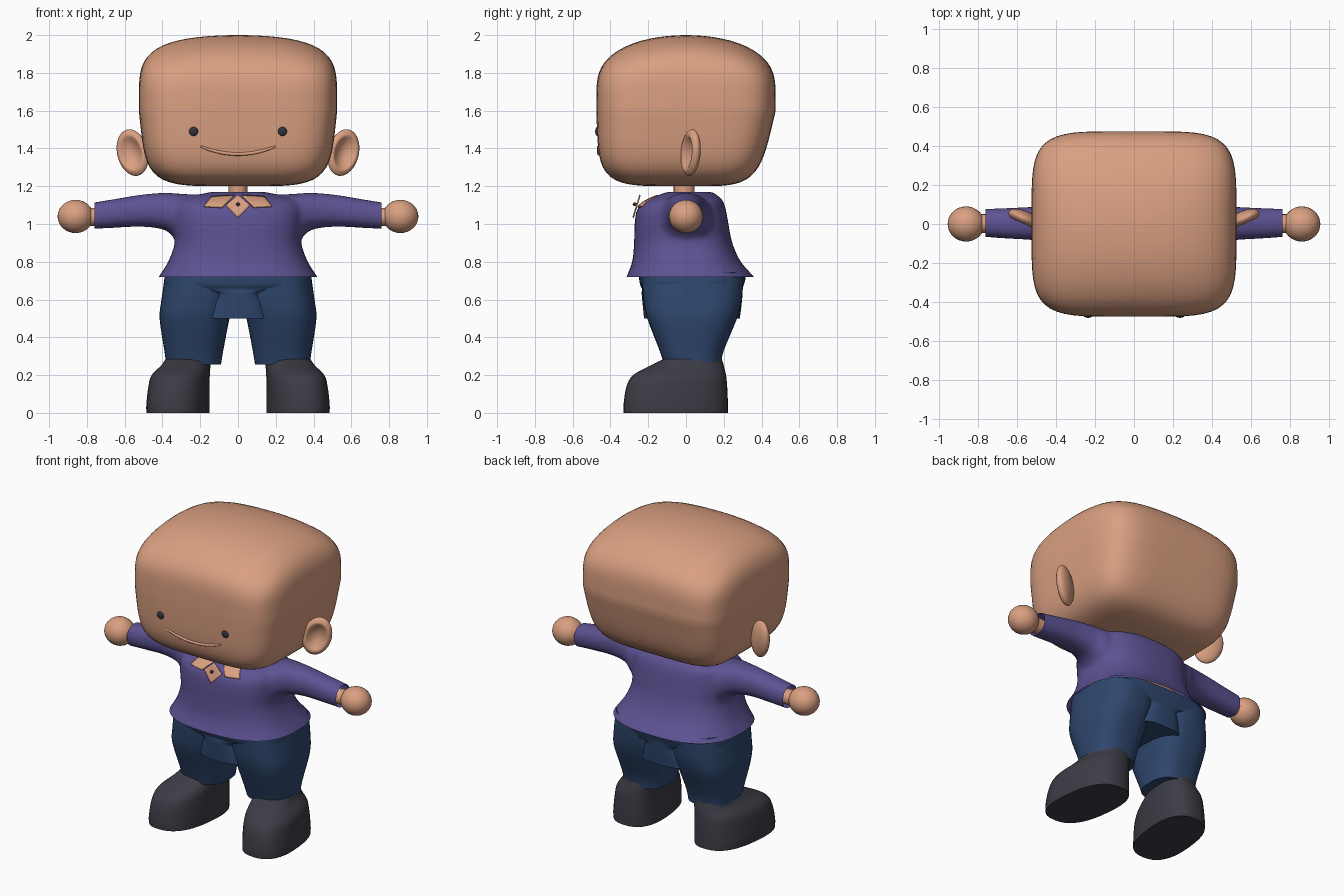
import bpy, bmesh, math
from mathutils import Vector, Matrix
from mathutils.bvhtree import BVHTree

if "Cube" in bpy.data.objects:
    bpy.data.objects.remove(bpy.data.objects["Cube"], do_unlink=True)


def material(name, rgb):
    m = bpy.data.materials.new(name)
    m.use_nodes = True
    m.diffuse_color = (*rgb, 1)
    m.node_tree.nodes["Principled BSDF"].inputs["Base Color"].default_value = (*rgb, 1)
    return m


SKIN = material("warm skin", (0.70, 0.35, 0.22))
PURPLE = material("purple knit", (0.11, 0.085, 0.29))
DENIM = material("navy denim", (0.028, 0.063, 0.155))
LEATHER = material("charcoal leather", (0.046, 0.045, 0.06))
INK = material("dark eye", (0.03, 0.033, 0.042))


def finish(name, bm, mat, angle=45):
    bmesh.ops.recalc_face_normals(bm, faces=bm.faces)
    mesh = bpy.data.meshes.new(name)
    bm.to_mesh(mesh)
    bm.free()
    ob = bpy.data.objects.new(name, mesh)
    bpy.context.collection.objects.link(ob)
    mesh.materials.append(mat)
    bpy.ops.object.select_all(action="DESELECT")
    ob.select_set(True)
    bpy.context.view_layer.objects.active = ob
    bpy.ops.object.shade_smooth_by_angle(angle=math.radians(angle))
    return ob


def spline(a, b, c, d, t):
    return b + 0.5 * t * (c - a + t * (2 * a - 5 * b + 4 * c - d + t * (3 * (b - c) + d - a)))


def loft(bm, rings, n=2.5, axis="z", side=1, steps=4, sides=40, splay=0.0):
    """Skin rings of (position, u0, u1, v0, v1) with rounded-box outlines."""
    fine = []
    for i in range(len(rings) - 1):
        quad = [rings[max(i - 1, 0)], rings[i], rings[i + 1], rings[min(i + 2, len(rings) - 1)]]
        fine += [[spline(*vals, k / steps) for vals in zip(*quad)] for k in range(steps)]
    fine.append(rings[-1])
    loops = []
    for t, u0, u1, v0, v1 in fine:
        loop = []
        for k in range(sides):
            a = 2 * math.pi * k / sides
            c, s = math.cos(a), math.sin(a)
            u = (u0 + u1) / 2 + (u1 - u0) / 2 * math.copysign(abs(c) ** (2 / n), c)
            v = (v0 + v1) / 2 + (v1 - v0) / 2 * math.copysign(abs(s) ** (2 / n), s)
            p = (u - splay * v, v, t) if axis == "z" else (t, u, v)
            loop.append(bm.verts.new((p[0] * side, p[1], p[2])))
        loops.append(loop)
    for lo, hi in zip(loops, loops[1:]):
        for k in range(sides):
            bm.faces.new((lo[k], lo[k - 1], hi[k - 1], hi[k]))
    bm.faces.new(loops[0])
    bm.faces.new(loops[-1])


def lofted(name, mat, rings, angle=45, **kw):
    bm = bmesh.new()
    loft(bm, rings, **kw)
    return finish(name, bm, mat, angle)


def ball(name, mat, centre, radii):
    bm = bmesh.new()
    bmesh.ops.create_uvsphere(bm, u_segments=32, v_segments=16, radius=1,
                              matrix=Matrix.Translation(centre) @ Matrix.Diagonal((*radii, 1)))
    return finish(name, bm, mat)


def front_finder(ob):
    """Returns a function giving the frontmost y of an object at (x, z)."""
    me = ob.data
    tree = BVHTree.FromPolygons([v.co for v in me.vertices], [p.vertices for p in me.polygons])

    def find(x, z):
        hit = tree.ray_cast(Vector((x, -2, z)), Vector((0, 1, 0)))[0]
        return hit.y if hit else -0.1
    return find


# Head: rounded cube with a domed crown and a tapered lower back
bm = bmesh.new()
bmesh.ops.create_cube(bm, size=2)
bmesh.ops.subdivide_edges(bm, edges=bm.edges[:], cuts=19, use_grid_fill=True)
for v in bm.verts:
    q = v.co / sum(abs(c) ** 5 for c in v.co) ** 0.2
    up, down = max(q.z, 0), min(q.z, 0)
    x = 0.525 * q.x * (1 + 0.08 * down)
    y = 0.475 * q.y * (1 + (0.2 if q.y > 0 else 0.03) * down)
    v.co = (x, y, 1.6 + 0.4 * q.z - up * (0.06 * q.x ** 2 + 0.11 * q.y ** 2))
head = finish("head", bm, SKIN, 80)
face_y = front_finder(head)

# Mouth: thin tapered smile
curve = bpy.data.curves.new("mouth", "CURVE")
curve.dimensions = "3D"
curve.bevel_depth = 0.009
curve.use_fill_caps = True
path = curve.splines.new("POLY")
path.points.add(24)
for i, p in enumerate(path.points):
    t = i / 12 - 1
    x, z = 0.2 * t, 1.37 + 0.042 * t * t
    p.co = (x, face_y(x, z), z, 1)
    p.radius = 1 - 0.5 * t ** 4
mouth = bpy.data.objects.new("mouth", curve)
curve.materials.append(SKIN)
bpy.context.collection.objects.link(mouth)

# Neck and waist
lofted("neck", SKIN, [(1.1, -0.05, 0.05, -0.065, 0.045), (1.24, -0.05, 0.05, -0.065, 0.045)], n=2)
lofted("waist", SKIN, [(0.7, -0.37, 0.37, -0.24, 0.31), (0.85, -0.29, 0.29, -0.2, 0.2)])

# Shirt: torso and sleeves fused, then trimmed open at hem and cuffs
bm = bmesh.new()
torso = [(0.66, 0.46, -0.34, 0.40), (0.72, 0.42, -0.315, 0.36), (0.8, 0.37, -0.285, 0.29),
         (0.9, 0.335, -0.275, 0.245), (1.0, 0.34, -0.272, 0.225), (1.08, 0.34, -0.257, 0.21),
         (1.13, 0.31, -0.2, 0.19), (1.17, 0.14, -0.1, 0.14)]
loft(bm, [(z, -w, w, a, b) for z, w, a, b in torso], n=2.6)
sleeve = [(0.1, -0.15, 0.15, 0.86, 1.15), (0.3, -0.14, 0.14, 0.9, 1.16),
          (0.38, -0.11, 0.11, 0.965, 1.165), (0.5, -0.085, 0.09, 0.985, 1.157),
          (0.65, -0.075, 0.082, 0.98, 1.133), (0.82, -0.063, 0.076, 0.97, 1.105)]
for s in (-1, 1):
    loft(bm, sleeve, n=2.3, axis="x", side=s)
shirt = finish("shirt", bm, PURPLE)
remesh = shirt.modifiers.new("fuse", "REMESH")
remesh.mode = "VOXEL"
remesh.voxel_size = 0.014
relax = shirt.modifiers.new("relax", "SMOOTH")
relax.iterations = 8
for mod in ("fuse", "relax"):
    bpy.ops.object.modifier_apply(modifier=mod)
bm = bmesh.new()
bm.from_mesh(shirt.data)
for co, no in (((0, 0, 0.72), (0, 0, -1)), ((0.76, 0, 0), (1, 0, 0)), ((-0.76, 0, 0), (-1, 0, 0))):
    bmesh.ops.bisect_plane(bm, geom=bm.verts[:] + bm.edges[:] + bm.faces[:],
                           plane_co=co, plane_no=no, clear_outer=True)
bm.to_mesh(shirt.data)
bm.free()
bpy.ops.object.shade_smooth_by_angle(angle=math.radians(60))
chest_y = front_finder(shirt)


# Collar: two wings draped on the chest and a hanging diamond with a button
def plate(name, corners, depth):
    bm = bmesh.new()
    a, b, c, d = [Vector(p) for p in corners]
    size = 8
    grid = []
    for i in range(size + 1):
        for j in range(size + 1):
            p = a.lerp(b, i / size).lerp(d.lerp(c, i / size), j / size)
            grid.append(bm.verts.new((p.x, depth(p.x, p.y), p.y)))
    row = size + 1
    for i in range(size):
        for j in range(size):
            k = i * row + j
            bm.faces.new((grid[k], grid[k + 1], grid[k + row + 1], grid[k + row]))
    ob = finish(name, bm, SKIN)
    ob.modifiers.new("thickness", "SOLIDIFY").thickness = 0.008


for s, label in ((-1, "right"), (1, "left")):
    plate(label + "_collar", [(s * 0.18, 1.095), (s * 0.14, 1.148), (s * 0.02, 1.155), (s * 0.085, 1.09)],
          lambda x, z: chest_y(x, z) - 0.012)
plate("collar_tip", [(0, 1.035), (0.065, 1.1), (0, 1.155), (-0.065, 1.1)],
      lambda x, z: -0.285 + 0.3 * (z - 1.03))
ball("collar_button", INK, (0, -0.272, 1.105), (0.01, 0.01, 0.01))

# Trouser seat: waistband over a squared centre panel
seat = [(0.5, 0.185, -0.222, 0.285), (0.58, 0.165, -0.23, 0.295), (0.635, 0.15, -0.235, 0.3),
        (0.655, 0.34, -0.232, 0.3), (0.675, 0.388, -0.242, 0.305), (0.71, 0.39, -0.248, 0.315),
        (0.745, 0.385, -0.245, 0.31)]
lofted("trouser_seat", DENIM, [(z, -w, w, a, b) for z, w, a, b in seat], n=3.5, steps=3)

leg = [(0.255, 0.09, 0.38, -0.115, 0.185), (0.33, 0.078, 0.39, -0.14, 0.2),
       (0.5, 0.045, 0.415, -0.205, 0.27), (0.6, 0.02, 0.405, -0.225, 0.295),
       (0.72, 0.0, 0.388, -0.235, 0.305)]
shoe = [(0.0, 0.15, 0.475, -0.33, 0.222), (0.05, 0.15, 0.475, -0.33, 0.222),
        (0.14, 0.15, 0.465, -0.315, 0.218), (0.2, 0.15, 0.45, -0.28, 0.212),
        (0.25, 0.15, 0.405, -0.19, 0.2), (0.285, 0.155, 0.385, -0.12, 0.19)]

# Paired parts
for s, label in ((-1, "right"), (1, "left")):
    lofted(label + "_trouser_leg", DENIM, leg, n=2.7, side=s)
    lofted(label + "_shoe", LEATHER, shoe, n=2.5, side=s, splay=0.1, angle=50)
    lofted(label + "_wrist", SKIN, [(0.68, -0.045, 0.05, 0.99, 1.085), (0.82, -0.045, 0.05, 0.99, 1.085)],
           n=2, axis="x", side=s)
    ball(label + "_hand", SKIN, (s * 0.86, 0, 1.04), (0.095, 0.09, 0.088))
    ball(label + "_eye", INK, (s * 0.235, face_y(s * 0.235, 1.49), 1.49), (0.024, 0.012, 0.024))

    # Ear: flattened ball with a dished front, tipped outward
    bm = bmesh.new()
    bmesh.ops.create_uvsphere(bm, u_segments=40, v_segments=28, radius=1)
    turn = Matrix.Rotation(math.radians(25), 3, "Z") @ Matrix.Rotation(math.radians(17), 3, "Y")
    for v in bm.verts:
        r = math.hypot(v.co.x, v.co.z)
        p = Vector((0.088 * v.co.x, 0.04 * v.co.y, 0.126 * v.co.z))
        if v.co.y < 0 and r < 0.75:
            p.y += 0.05 * (1 - (r / 0.75) ** 2)
        p = turn @ p + Vector((0.558, 0.025, 1.378))
        v.co = (s * p.x, p.y, p.z)
    finish(label + "_ear", bm, SKIN, 80)
